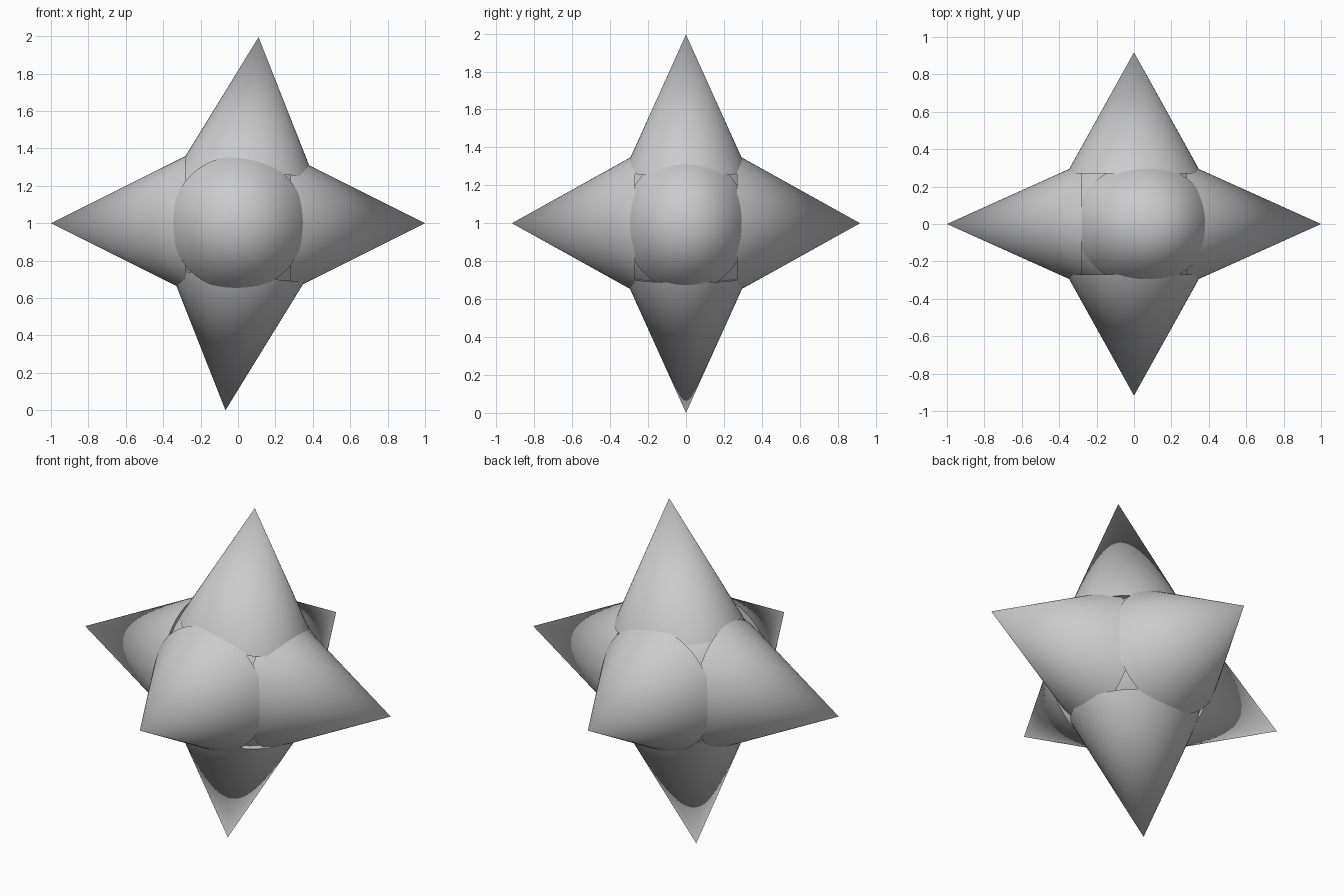
import bpy
from mathutils import Vector, Matrix

if "Cube" in bpy.data.objects:
    bpy.data.objects.remove(bpy.data.objects["Cube"])

SQUASH = Matrix.Diagonal((1, 0.9, 1, 1))   # whole star is slightly flattened front to back
RADIUS, HEIGHT = 0.36, 0.72


def finish(ob, name, matrix):
    ob.name = name
    ob.data.transform(matrix)
    bpy.ops.object.shade_smooth_by_angle()


# Spike whose tip is at a given point, pointing along a direction
def spike(name, tip, direction):
    d = Vector(direction).normalized()
    bpy.ops.mesh.primitive_cone_add(vertices=64, radius1=RADIUS, radius2=0, depth=HEIGHT)
    rot = d.to_track_quat('Z', 'Y').to_matrix().to_4x4()
    place = Matrix.Translation(Vector(tip) - d * HEIGHT / 2)
    finish(bpy.context.object, name, Matrix.Translation((0, 0, 1)) @ SQUASH @ place @ rot)


# Rounded core filling the gaps between the spikes
bpy.ops.mesh.primitive_uv_sphere_add(segments=48, ring_count=24, radius=0.44)
finish(bpy.context.object, "core", Matrix.Translation((0, 0, 1)) @ SQUASH)

# Side, front and back spikes
spike("left_spike", (-1, 0, 0), (-1, 0, 0))
spike("right_spike", (1, 0, 0), (1, 0, 0))
spike("front_spike", (0, -1.02, 0), (0, -1, 0))
spike("back_spike", (0, 1.02, 0), (0, 1, 0))

# Leaning top and bottom spikes
spike("top_spike", (0.11, 0, 0.995), (0.088, 0, 1))
spike("bottom_spike", (-0.067, 0, -1), (-0.088, 0, -1))
